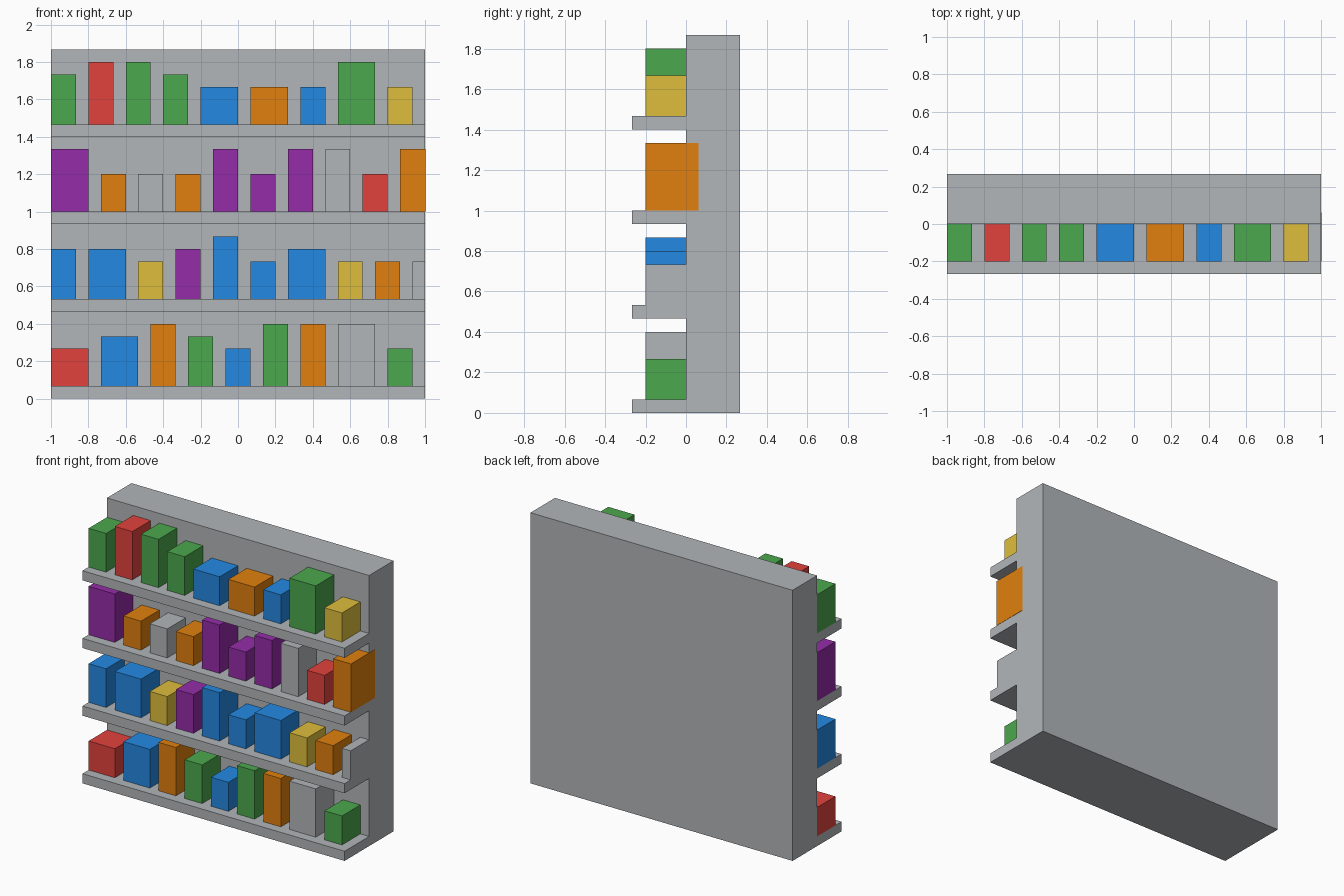
import bpy
import bmesh
from mathutils import Vector

cube = bpy.data.objects.get("Cube")
if cube:
    bpy.data.objects.remove(cube, do_unlink=True)

U = 1 / 15  # one grid unit; the wall is 30 units wide


def linear(c):
    c /= 255
    return c / 12.92 if c <= 0.04045 else ((c + 0.055) / 1.055) ** 2.4


def material(name, rgb):
    m = bpy.data.materials.new(name)
    colour = [linear(c) for c in rgb] + [1]
    m.use_nodes = True
    m.node_tree.nodes["Principled BSDF"].inputs["Base Color"].default_value = colour
    m.diffuse_color = colour
    return m


MATS = {
    "grey": material("grey", (178, 182, 185)),
    "red": material("red", (226, 66, 61)),
    "green": material("green", (76, 168, 78)),
    "blue": material("blue", (36, 136, 226)),
    "orange": material("orange", (225, 128, 14)),
    "purple": material("purple", (148, 44, 168)),
    "yellow": material("yellow", (222, 190, 60)),
}


def box(name, low, high, colour):
    """Axis-aligned box between two corners given in grid units."""
    low, high = Vector(low) * U, Vector(high) * U
    bm = bmesh.new()
    bmesh.ops.create_cube(bm, size=1)
    bmesh.ops.scale(bm, vec=high - low, verts=bm.verts)
    mesh = bpy.data.meshes.new(name)
    bm.to_mesh(mesh)
    bm.free()
    mesh.materials.append(MATS[colour])
    ob = bpy.data.objects.new(name, mesh)
    ob.location = (low + high) / 2
    bpy.context.collection.objects.link(ob)
    return ob


# Each shelf lists its books from -x to +x: colour, width, height
SHELVES = [
    "red 3 3, blue 3 4, orange 2 5, green 2 4, blue 2 3, green 2 5, orange 2 5, grey 3 5, green 2 3",
    "blue 2 4, blue 3 4, yellow 2 3, purple 2 4, blue 2 5, blue 2 3, blue 3 4, yellow 2 3, orange 2 3, grey 1 3",
    "purple 3 5, orange 2 3, grey 2 3, orange 2 3, purple 2 5, purple 2 3, purple 2 5, grey 2 5, red 2 3, orange 2 5",
    "green 2 4, red 2 5, green 2 5, green 2 4, blue 3 3, orange 3 3, blue 2 3, green 3 5, yellow 2 3",
]

# Solid wall behind the shelves
box("back_wall", (-15, 0, 0), (15, 4, 28), "grey")

for row, books in enumerate(SHELVES):
    z = 7 * row
    box(f"shelf_{row + 1}", (-15, -4, z), (15, 0, z + 1), "grey")
    x = -15
    for i, book in enumerate(books.split(",")):
        colour, width, height = book.split()
        width, height = int(width), int(height)
        right, back = x + width, 0
        # The orange end book is let into the side of the wall
        if right == 15 and colour == "orange":
            right, back = 15.03, 0.93
        box(f"book_{row + 1}_{i + 1}", (x, -3, z + 1), (right, back, z + 1 + height), colour)
        x += width + 1
